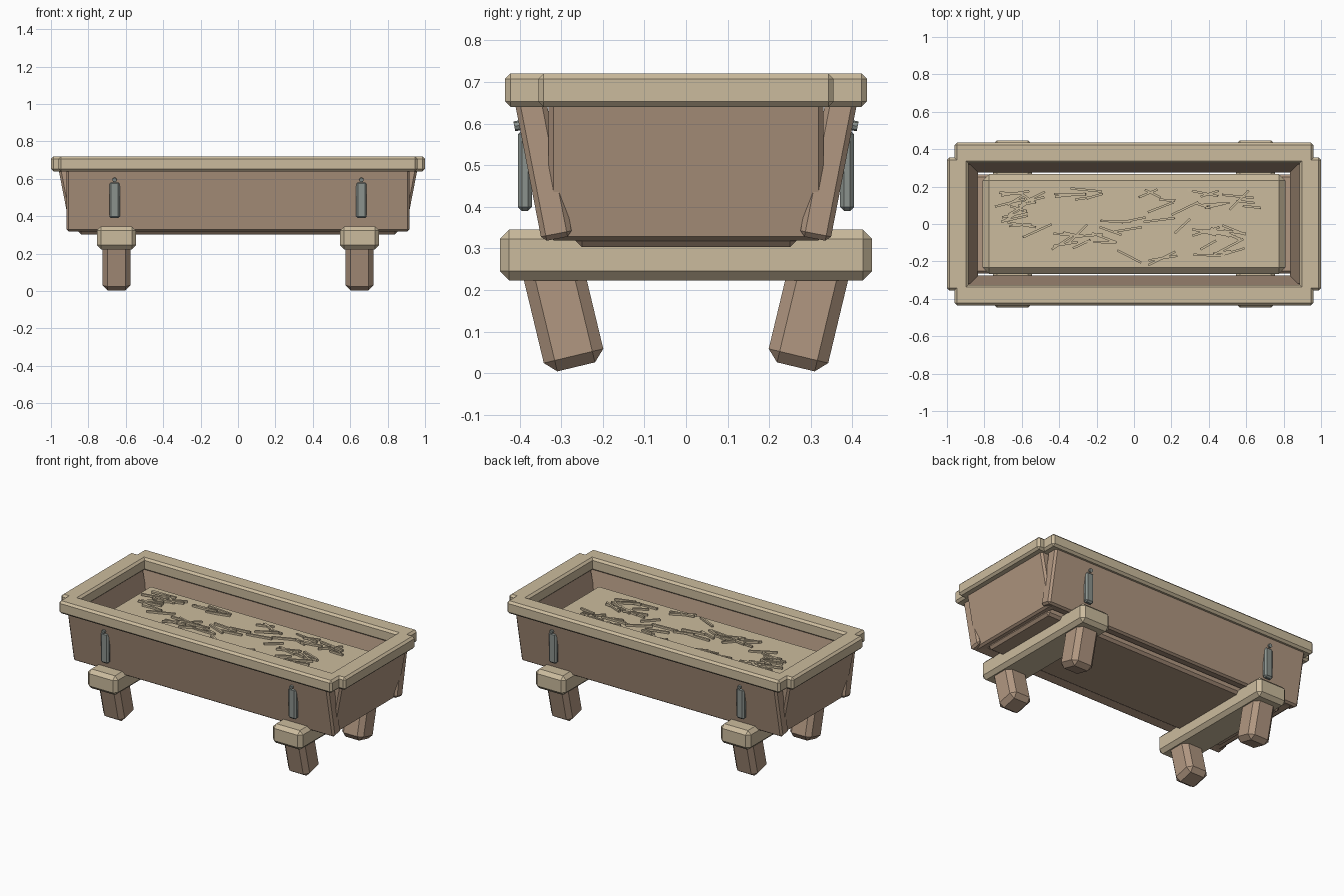
import bpy, math, random
from mathutils import Vector

old = bpy.data.objects.get("Cube")
if old:
    bpy.data.objects.remove(old, do_unlink=True)


def material(name, color):
    m = bpy.data.materials.new(name)
    m.use_nodes = True
    rgba = (*color, 1)
    m.diffuse_color = rgba
    m.node_tree.nodes["Principled BSDF"].inputs["Base Color"].default_value = rgba
    return m


BROWN = material("brown wood", (0.44, 0.31, 0.22))
TAN = material("pale wood and straw", (0.60, 0.50, 0.34))
METAL = material("grey metal", (0.26, 0.29, 0.27))


def block(name, loc, size, mat, bevel=0.0, rot=(0, 0, 0)):
    """Flat-shaded box with an optional single chamfer."""
    bpy.ops.mesh.primitive_cube_add(size=1, location=loc, rotation=rot)
    ob = bpy.context.object
    ob.name = name
    for v in ob.data.vertices:
        v.co = Vector(a * b for a, b in zip(v.co, size))
    ob.data.materials.append(mat)
    if bevel:
        mod = ob.modifiers.new("chamfer", "BEVEL")
        mod.width = bevel
        mod.segments = 1
        mod.limit_method = "NONE"
    return ob


LEAN = math.radians(11)

# Long sides: leaning board, rim rail, hinge plates and pegs
for s, side in ((-1, "front"), (1, "back")):
    block(f"{side}_board", (0, s * 0.343, 0.495), (1.835, 0.075, 0.35), BROWN, 0.012,
          (-s * LEAN, 0, 0))
    block(f"{side}_rim", (0, s * 0.38, 0.68), (1.92, 0.11, 0.08), TAN, 0.013)
    for t, end in ((-1, "right"), (1, "left")):
        x = t * 0.66
        block(f"{side}_{end}_plate", (x, s * 0.387, 0.487), (0.056, 0.034, 0.195),
              METAL, 0.01)
        bpy.ops.mesh.primitive_cylinder_add(vertices=8, radius=0.012, depth=0.05,
                                            location=(x, s * 0.388, 0.598),
                                            rotation=(math.pi / 2 - s * LEAN, 0, 0))
        peg = bpy.context.object
        peg.name = f"{side}_{end}_peg"
        peg.data.materials.append(METAL)

# Short ends: leaning board, rim rail and the bearer beneath
for t, end in ((-1, "right"), (1, "left")):
    block(f"{end}_end_board", (t * 0.896, 0, 0.495), (0.065, 0.66, 0.35), BROWN, 0.012,
          (0, t * LEAN, 0))
    block(f"{end}_end_rim", (t * 0.942, 0, 0.68), (0.116, 0.71, 0.08), TAN, 0.013)
    block(f"{end}_bearer", (t * 0.65, 0, 0.284), (0.21, 0.895, 0.122), TAN, 0.022)
    for s, side in ((-1, "front"), (1, "back")):
        block(f"{side}_{end}_leg", (t * 0.65, s * 0.299, 0.161), (0.15, 0.147, 0.30),
              BROWN, 0.027, (-s * math.radians(13.5), 0, 0))

# Floor and straw filling
block("floor", (0, 0, 0.335), (1.71, 0.53, 0.064), BROWN, 0.015)
block("straw_bed", (0, 0, 0.48), (1.62, 0.535, 0.25), TAN, 0.036)

# Loose stalks scattered in clusters: x, y, spread x, spread y, count
random.seed(4)
clusters = [(-0.59, 0.07, 0.08, 0.11, 16), (-0.26, 0.16, 0.09, 0.04, 5),
            (-0.28, -0.08, 0.12, 0.03, 9), (-0.05, 0.0, 0.08, 0.04, 4),
            (0.18, 0.08, 0.12, 0.11, 7), (0.44, -0.1, 0.1, 0.07, 16),
            (0.5, 0.12, 0.14, 0.06, 9), (0.05, -0.18, 0.12, 0.01, 3)]
for cx, cy, sx, sy, count in clusters:
    for i in range(count):
        turn = random.gauss(0.08, 0.35)
        block("stalk", (cx + random.uniform(-sx, sx), cy + random.uniform(-sy, sy),
                        0.609 + random.uniform(0, 0.008)),
              (random.uniform(0.08, 0.17), 0.012, 0.012), TAN,
              rot=(0, random.uniform(-0.05, 0.05), turn))
